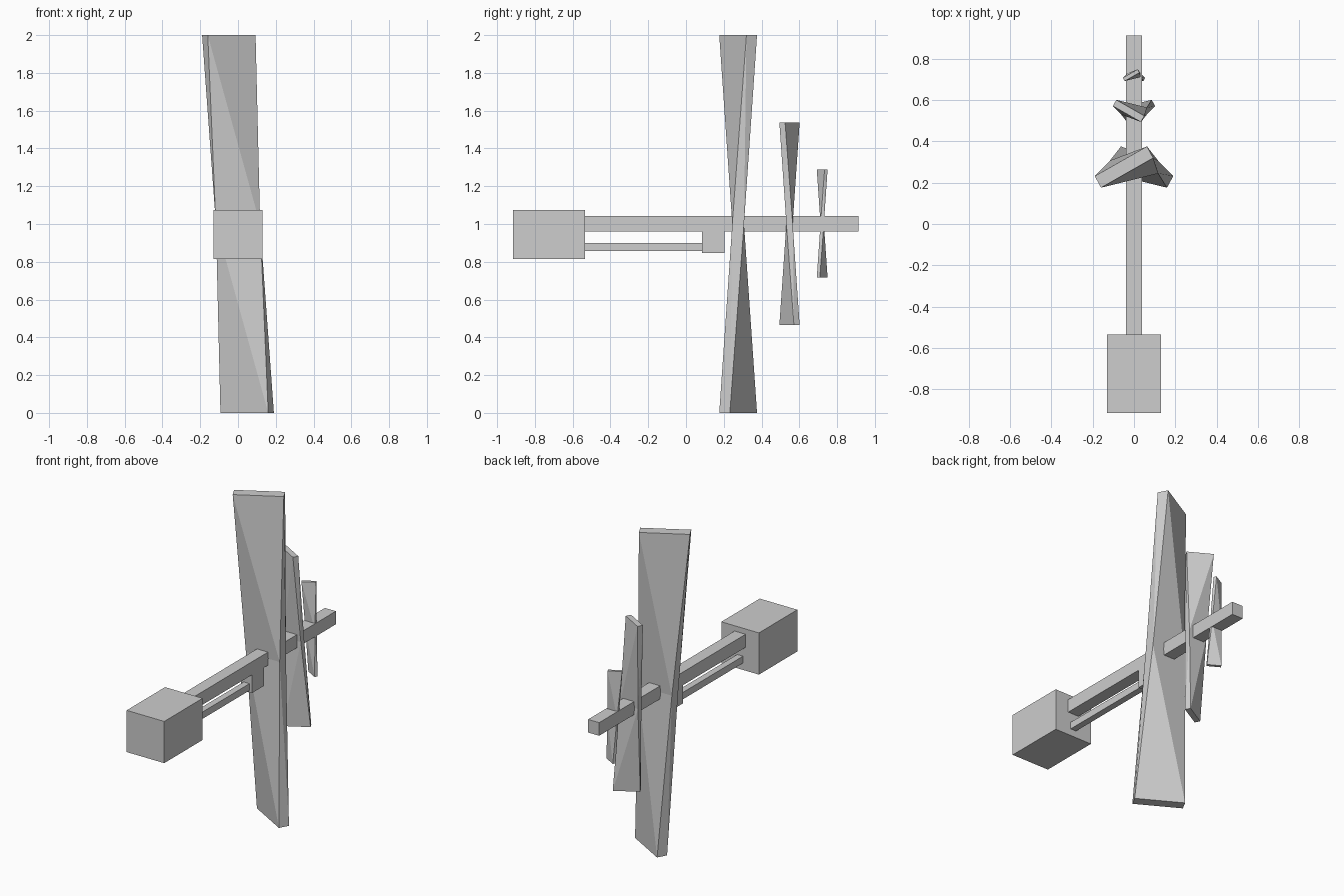
import bpy, bmesh

if "Cube" in bpy.data.objects:
    bpy.data.objects.remove(bpy.data.objects["Cube"])

grey = bpy.data.materials.new("plain grey")
grey.diffuse_color = (0.61, 0.61, 0.61, 1)
grey.use_nodes = True
grey.node_tree.nodes["Principled BSDF"].inputs["Base Color"].default_value = grey.diffuse_color


def finish(name, bm):
    bmesh.ops.recalc_face_normals(bm, faces=bm.faces)
    mesh = bpy.data.meshes.new(name)
    bm.to_mesh(mesh)
    bm.free()
    mesh.materials.append(grey)
    obj = bpy.data.objects.new(name, mesh)
    bpy.context.collection.objects.link(obj)


def box(name, lo, hi):
    bm = bmesh.new()
    bmesh.ops.create_cube(bm, size=1)
    for v in bm.verts:
        v.co = [(a + b) / 2 + c * (b - a) for a, b, c in zip(lo, hi, v.co)]
    finish(name, bm)


# Twisted two-bladed propeller: flat root section lofted to a pitched tip each way
ROOT = [(-.117, -.031), (.117, -.031), (.117, .031), (-.117, .031)]
TIP = [(-.16, -.1), (.093, .044), (.063, .1), (-.19, -.044)]


def propeller(name, y, z, scale, hand):
    bm = bmesh.new()

    def ring(points, height, side=1):
        return [bm.verts.new((px * side * scale, y + py * hand * scale, z + height * scale))
                for px, py in points]

    low_tip = [TIP[i] for i in (1, 0, 3, 2)]  # half turn about the shaft
    rings = [ring(low_tip, -1, -1), ring(ROOT, 0), ring(TIP, 1)]
    for a, b in zip(rings, rings[1:]):
        for i in range(4):
            j = (i + 1) % 4
            bm.faces.new((a[i], a[j], b[i]))
            bm.faces.new((a[j], b[j], b[i]))
    bm.faces.new(rings[0])
    bm.faces.new(rings[-1])
    finish(name, bm)


# Body: weight box, long shaft, lower rod and its bracket
box("rear_box", (-.13, -.915, .814), (.13, -.535, 1.075))
box("shaft", (-.038, -.535, .96), (.038, .913, 1.042))
box("lower_rod", (-.02, -.535, .857), (.02, .085, .9))
box("rod_bracket", (-.038, .085, .846), (.038, .203, .96))

# Propellers of falling size with alternating pitch
propeller("large_propeller", .276, 1.0, 1.0, 1)
propeller("medium_propeller", .548, 1.001, .537, -1)
propeller("small_propeller", .721, 1.002, .286, 1)
